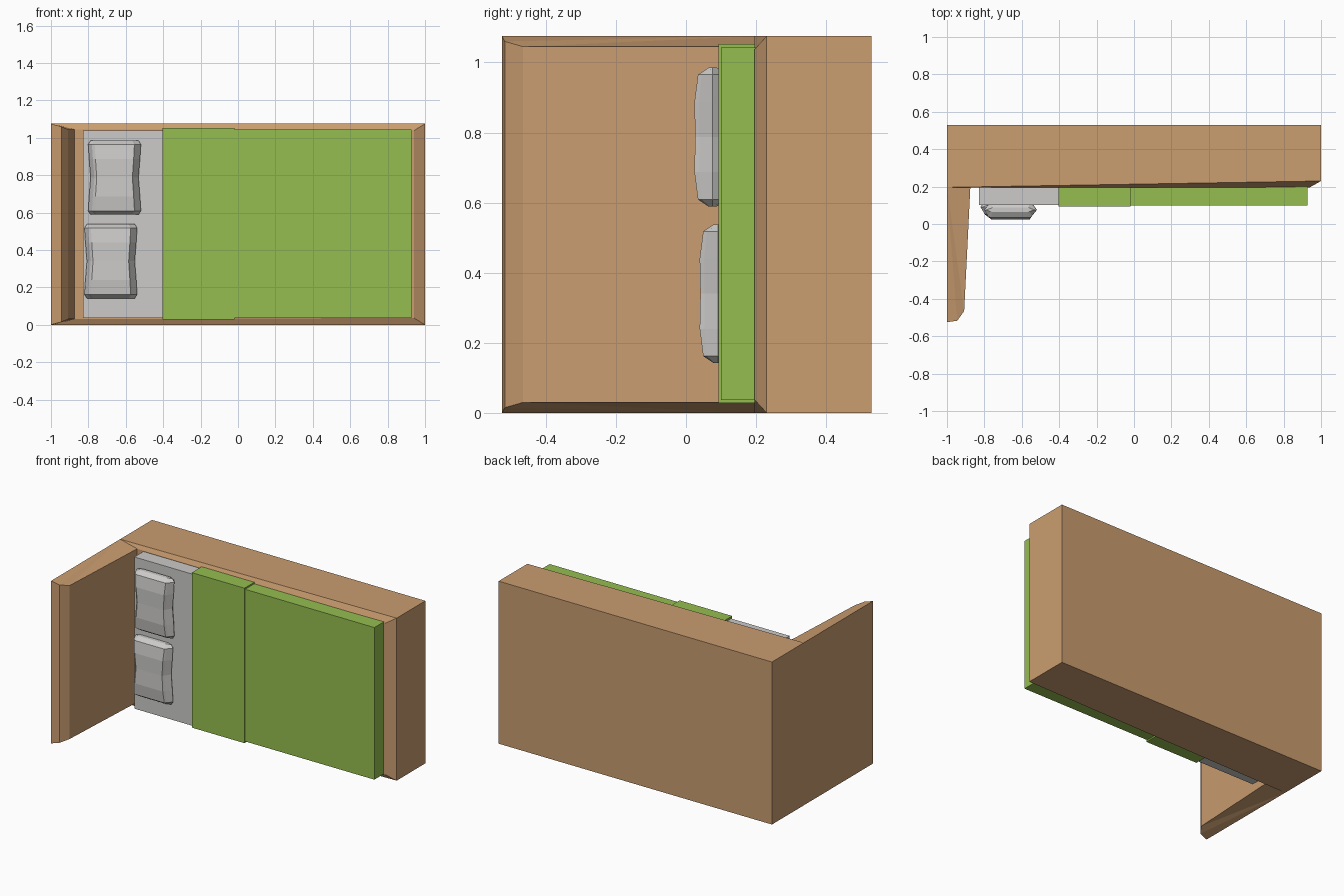
import bpy, bmesh

if "Cube" in bpy.data.objects:
    bpy.data.objects.remove(bpy.data.objects["Cube"])

def lin(c):
    c /= 255
    return c / 12.92 if c < 0.04045 else ((c + 0.055) / 1.055) ** 2.4

def material(name, r, g, b):
    m = bpy.data.materials.new(name)
    m.diffuse_color = (lin(r), lin(g), lin(b), 1)
    m.use_nodes = True
    m.node_tree.nodes["Principled BSDF"].inputs["Base Color"].default_value = m.diffuse_color
    return m

WOOD = material("light wood", 202, 157, 112)
GREEN = material("green cloth", 149, 190, 80)
LINEN = material("pale linen", 204, 203, 201)

def make(name, verts, faces, mat):
    me = bpy.data.meshes.new(name)
    bm = bmesh.new()
    vs = [bm.verts.new(v) for v in verts]
    for f in faces:
        bm.faces.new([vs[i] for i in f])
    bmesh.ops.recalc_face_normals(bm, faces=bm.faces)
    bm.to_mesh(me)
    bm.free()
    me.materials.append(mat)
    ob = bpy.data.objects.new(name, me)
    bpy.context.collection.objects.link(ob)
    return ob

def box(name, x0, x1, y0, y1, z0, z1, mat):
    vs = [(x, y, z) for x in (x0, x1) for y in (y0, y1) for z in (z0, z1)]
    fs = [(0, 1, 3, 2), (4, 5, 7, 6), (0, 1, 5, 4), (2, 3, 7, 6), (0, 2, 6, 4), (1, 3, 7, 5)]
    return make(name, vs, fs, mat)

# Bed frame and headboard: one side outline (x, y, inset), mirrored across the width
H = 1.075
outline = [(-1, .53, 0), (1, .53, 0), (1, .23, 0), (.94, .196, .037), (-.875, .196, .03),
           (-.908, -.465, .03), (-.945, -.517, .015), (-1, -.525, 0), (-1, .196, 0)]
n = len(outline)
verts = [(x, y, H - i) for x, y, i in outline] + [(x, y, i) for x, y, i in outline]
faces = []
for f in [(0, 1, 2, 8), (8, 2, 3, 4), (8, 4, 5), (8, 5, 6), (8, 6, 7)]:
    faces += [f, tuple(i + n for i in f)]
faces += [(i, (i + 1) % n, (i + 1) % n + n, i + n) for i in range(n)]
make("bed_frame", verts, faces, WOOD)

# Mattress, folded blanket edge and blanket
box("mattress", -.83, -.39, .102, .2, .036, 1.039, LINEN)
box("blanket_fold", -.403, -.018, .093, .201, .028, 1.053, GREEN)
box("blanket", -.03, .928, .1, .2, .037, 1.043, GREEN)

# Pillows: eight-sided rings along the width, pinched in at the middle
def pillow(name, cx, cz, cy):
    # rows: position along z, half width, half depth, rim offset
    rows = [(-.198, .112, .012), (-.178, .125, .042), (-.10, .120, .052),
            (0, .112, .050), (.10, .120, .052), (.178, .125, .042), (.198, .112, .012)]
    ring = [(-1, 0, .016), (-1, -.8, -.004), (-.85, -1, 0), (.85, -1, 0),
            (1, -.75, -.01), (1, 0, .016), (.85, 1, 0), (-.85, 1, 0)]
    vs, fs = [], []
    for z, w, d in rows:
        vs += [(cx + a * w + (e if a > 0 else -e), cy + b * d, cz + z) for a, b, e in ring]
    k = len(ring)
    for r in range(len(rows) - 1):
        for i in range(k):
            j = (i + 1) % k
            fs.append((r * k + i, r * k + j, (r + 1) * k + j, (r + 1) * k + i))
    fs += [tuple(range(k)), tuple(range((len(rows) - 1) * k, len(rows) * k))]
    make(name, vs, fs, LINEN)

pillow("pillow_upper", -.66, .787, .076)
pillow("pillow_lower", -.68, .34, .091)
